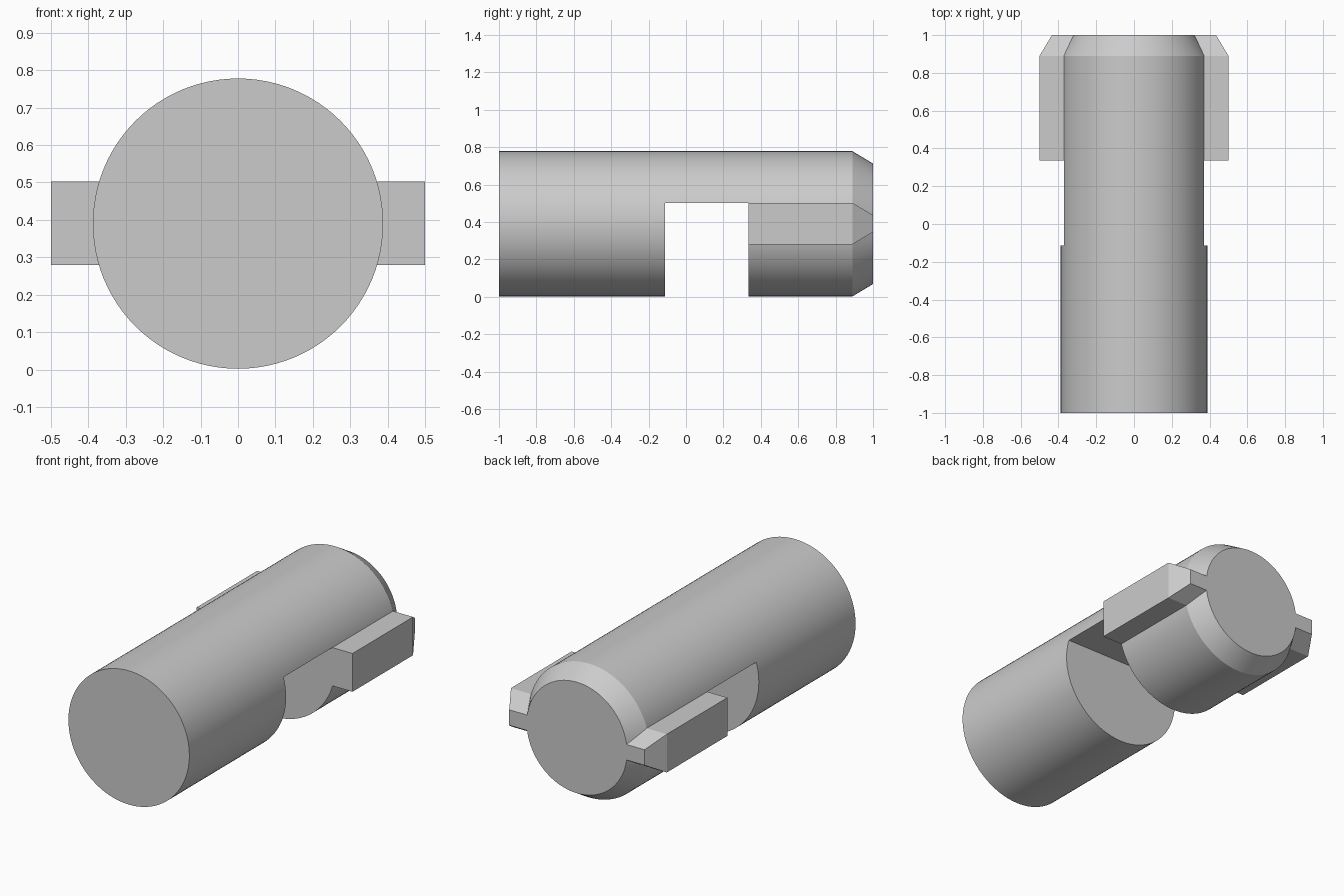
import bpy, bmesh, math
from mathutils import Matrix

cube = bpy.data.objects.get("Cube")
if cube:
    bpy.data.objects.remove(cube, do_unlink=True)

RADIUS, AXIS_Z = 0.388, 0.39
END_Y, BEVEL_Y, TAPER = 1.0, 0.89, 0.066
SLOT_START, SLOT_END = -0.113, 0.335
KEY_BOTTOM, KEY_TOP = 0.28, 0.502

grey = bpy.data.materials.new("plain_grey")
grey.use_nodes = True
colour = (0.6, 0.6, 0.6, 1)
grey.diffuse_color = colour
grey.node_tree.nodes["Principled BSDF"].inputs["Base Color"].default_value = colour


def loft(name, sections):
    """Skin a row of matching closed outlines and cap both ends."""
    bm = bmesh.new()
    rings = [[bm.verts.new(p) for p in s] for s in sections]
    n = len(rings[0])
    for a, b in zip(rings, rings[1:]):
        for i in range(n):
            j = (i + 1) % n
            bm.faces.new((a[i], a[j], b[j], b[i]))
    bm.faces.new(rings[0])
    bm.faces.new(rings[-1])
    bmesh.ops.recalc_face_normals(bm, faces=bm.faces)
    mesh = bpy.data.meshes.new(name)
    bm.to_mesh(mesh)
    bm.free()
    mesh.materials.append(grey)
    obj = bpy.data.objects.new(name, mesh)
    bpy.context.collection.objects.link(obj)
    return obj


def circle(y, r, n=96):
    return [(r * math.cos(math.tau * i / n), y, AXIS_Z + r * math.sin(math.tau * i / n))
            for i in range(n)]


def rect(y, half, low, high):
    return [(-half, y, low), (half, y, low), (half, y, high), (-half, y, high)]


# Round shaft with a bevelled back end
shaft = loft("shaft", [circle(-1, RADIUS), circle(BEVEL_Y, RADIUS),
                       circle(END_Y, RADIUS - TAPER)])

# Cross bar whose two ends stand out as side keys
keys = loft("side_keys", [rect(SLOT_END, 0.5, KEY_BOTTOM, KEY_TOP),
                          rect(BEVEL_Y, 0.5, KEY_BOTTOM, KEY_TOP),
                          rect(END_Y, 0.5 - TAPER, KEY_BOTTOM + TAPER, KEY_TOP - TAPER)])

# Notch through the underside
notch = loft("notch_cutter", [rect(SLOT_START, 0.8, -0.3, KEY_TOP),
                              rect(SLOT_END, 0.8, -0.3, KEY_TOP)])

# Cut the notch, then fuse the keys into the shaft
for tool, operation in ((notch, 'DIFFERENCE'), (keys, 'UNION')):
    mod = shaft.modifiers.new(operation.title(), 'BOOLEAN')
    mod.operation, mod.object, mod.solver = operation, tool, 'EXACT'
    bpy.ops.object.select_all(action='DESELECT')
    shaft.select_set(True)
    bpy.context.view_layer.objects.active = shaft
    bpy.ops.object.modifier_apply(modifier=mod.name)
    bpy.data.objects.remove(tool, do_unlink=True)

shaft.name = "keyed_shaft"
bpy.ops.object.shade_smooth_by_angle(angle=math.radians(25))
